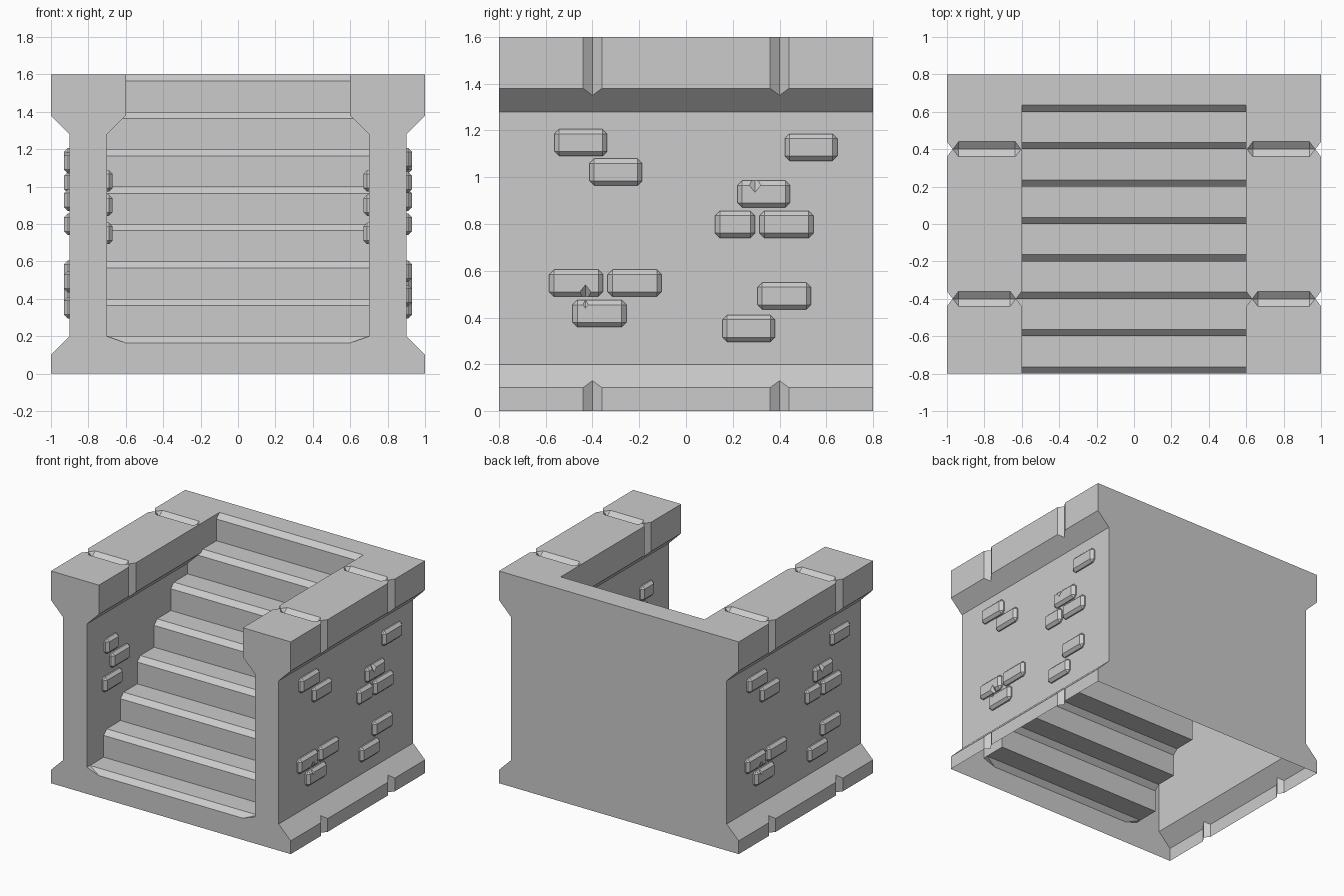
import bpy, bmesh, math
from mathutils import Matrix, Vector

cube = bpy.data.objects.get("Cube")
if cube:
    bpy.data.objects.remove(cube, do_unlink=True)

stone = bpy.data.materials.new("grey stone")
stone.use_nodes = True
GREY = (0.6, 0.6, 0.6, 1)
stone.diffuse_color = GREY
stone.node_tree.nodes["Principled BSDF"].inputs["Base Color"].default_value = GREY


def make(name, bm):
    bmesh.ops.recalc_face_normals(bm, faces=bm.faces)
    mesh = bpy.data.meshes.new(name)
    bm.to_mesh(mesh)
    bm.free()
    mesh.materials.append(stone)
    obj = bpy.data.objects.new(name, mesh)
    bpy.context.collection.objects.link(obj)
    return obj


def prism(name, profile, start, sweep):
    """Extrude a closed profile of 3D points along a vector."""
    bm = bmesh.new()
    face = bm.faces.new([bm.verts.new(Vector(p) + Vector(start)) for p in profile])
    ext = bmesh.ops.extrude_face_region(bm, geom=[face])
    moved = [v for v in ext["geom"] if isinstance(v, bmesh.types.BMVert)]
    bmesh.ops.translate(bm, verts=moved, vec=sweep)
    return make(name, bm)


def hull(name, points):
    bm = bmesh.new()
    for p in points:
        bm.verts.new(p)
    bmesh.ops.convex_hull(bm, input=bm.verts)
    return make(name, bm)


def boolean(obj, cutter, operation="DIFFERENCE"):
    cutter.hide_render = True
    mod = obj.modifiers.new("cut", "BOOLEAN")
    mod.object, mod.operation, mod.solver = cutter, operation, "EXACT"
    bpy.context.view_layer.objects.active = obj
    bpy.ops.object.modifier_apply(modifier=mod.name)
    bpy.data.objects.remove(cutter, do_unlink=True)


def symmetric(half):
    """Close a right-hand xz outline with its mirror image."""
    return [(x, 0, z) for x, z in half] + [(-x, 0, z) for x, z in reversed(half)]


# Outer block with flared base and cap
body = prism("stair_block", symmetric(
    [(1, 0), (1, .1), (.9, .2), (.9, 1.28), (1, 1.38), (1, 1.6)]),
    (0, -.8, 0), (0, 1.6, 0))

# Stairwell: passage outline limited to the space above the steps
STEP, BEVEL = .2, .036
well = prism("stairwell", symmetric(
    [(.5, .128), (.6, .164), (.7, .2), (.7, 1.28), (.6, 1.38), (.6, 1.7)]),
    (0, -.9, 0), (0, 1.75, 0))
steps = [(-.95, STEP - BEVEL - .15)]
for i in range(8):
    y, z = -.8 + STEP * i, STEP * (i + 1)
    if i:
        steps.append((y, z - BEVEL))
    steps.append((y + BEVEL, z))
    if i < 7:
        steps.append((y + STEP, z))
steps[-1] = (.6 + BEVEL + .12, 1.72)
steps.append((-.95, 1.72))
space = prism("space_above_steps", [(0, y, z) for y, z in steps], (-.8, 0, 0), (1.6, 0, 0))
boolean(well, space, "INTERSECT")
boolean(body, well)


# V-shaped joints in the cap and base
def upright_joint(x, y, low):
    boolean(body, hull("joint", [(x + dx, y + dy, z) for z in (low, 1.7)
                                 for dx, dy in ((.03, 0), (-.03, 0), (0, .04), (0, -.04))]))


for side in (1, -1):
    for y in (.4, -.4):
        upright_joint(side, y, -.1)
        inner = .605 if y > 0 else .632
        ends = [(side * x, y, 1.6) for x in (inner, .968)]
        bar = [(side * x, y + dy, 1.6 + dz) for x in (inner + .03, .938)
               for dy, dz in ((.04, 0), (-.04, 0), (0, .03), (0, -.03))]
        boolean(body, hull("top_joint", ends + bar))
    upright_joint(side * .6, -.4, 1.3)

# The block is a shell, open underneath
bm = bmesh.new()
bm.from_mesh(body.data)
under = [f for f in bm.faces if all(v.co.z < .001 for v in f.verts)]
bmesh.ops.delete(bm, geom=under, context="FACES")
bm.to_mesh(body.data)
bm.free()


# Raised bricks: bevelled blocks with open backs
def bricks(name, places, wall, facing, chips=()):
    bm = bmesh.new()
    for y, z, width in places:
        one = bmesh.ops.create_cube(bm, size=1, matrix=Matrix.Translation((wall, y, z))
                                    @ Matrix.Diagonal((.06, width, .115, 1)))
        edges = {e for v in one["verts"] for e in v.link_edges}
        bmesh.ops.bevel(bm, geom=list(edges), offset=.02, segments=1, affect="EDGES")
    obj = make(name, bm)
    for y, z in chips:
        boolean(obj, hull("chip", [(wall + facing * .03 + dx, y + dy, z + dz) for dx, dy, dz in
                                   ((.03, 0, 0), (-.03, 0, 0), (0, .04, 0), (0, -.04, 0),
                                    (0, 0, .05), (0, 0, -.05))]))
    bm = bmesh.new()
    bm.from_mesh(obj.data)
    bmesh.ops.bisect_plane(bm, geom=bm.verts[:] + bm.edges[:] + bm.faces[:],
                           plane_co=(wall, 0, 0), plane_no=(facing, 0, 0), clear_inner=True)
    bm.to_mesh(obj.data)
    bm.free()
    return obj


def copy_with(obj, name, matrix):
    twin = bpy.data.objects.new(name, obj.data.copy())
    twin.data.transform(matrix)
    if matrix.determinant() < 0:
        twin.data.flip_normals()
    bpy.context.collection.objects.link(twin)


outer = bricks("left_outer_bricks", [
    (-.45, 1.148, .225), (-.3, 1.022, .225), (.535, 1.128, .225), (.333, .928, .225),
    (.21, .798, .17), (.43, .798, .23), (-.47, .547, .23), (-.22, .547, .23),
    (-.37, .417, .23), (.42, .492, .23), (.268, .353, .225)],
    .9, 1, [(.295, .985), (-.43, .49)])
copy_with(outer, "right_outer_bricks", Matrix.Rotation(math.pi, 4, "Z"))

inner_bricks = bricks("left_inner_bricks", [
    (-.52, 1.03, .15), (-.42, .9, .22), (-.51, .75, .22)], .7, -1)
copy_with(inner_bricks, "right_inner_bricks", Matrix.Scale(-1, 4, (1, 0, 0)))
